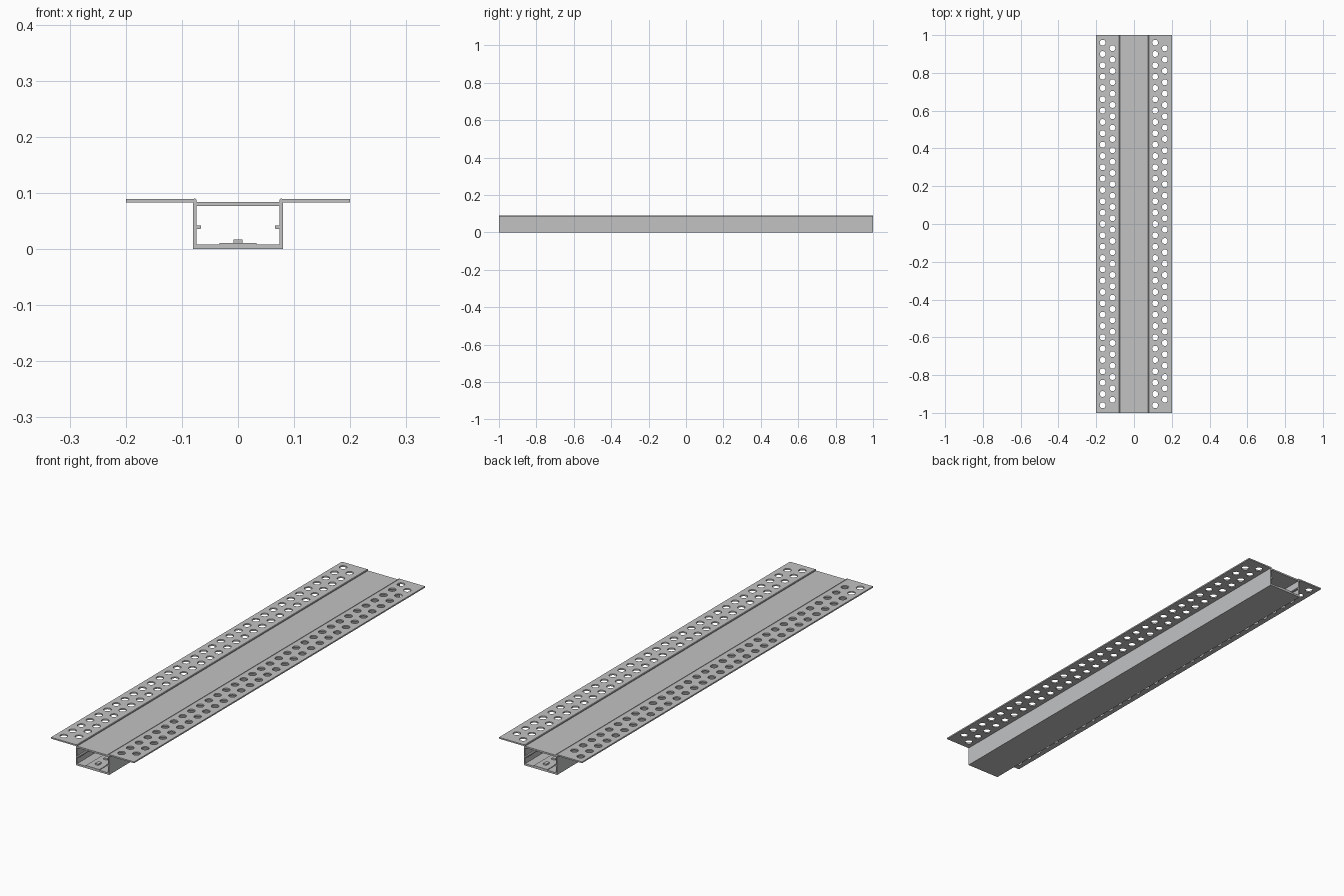
import bpy
import bmesh
import math

LENGTH = 2.0

cube = bpy.data.objects.get("Cube")
if cube:
    bpy.data.objects.remove(cube, do_unlink=True)


def make_material(name, color):
    mat = bpy.data.materials.new(name)
    mat.use_nodes = True
    mat.diffuse_color = color
    mat.node_tree.nodes["Principled BSDF"].inputs["Base Color"].default_value = color
    return mat


GREY = make_material("light grey", (0.54, 0.545, 0.55, 1))


def add_object(name, mesh):
    obj = bpy.data.objects.new(name, mesh)
    bpy.context.scene.collection.objects.link(obj)
    mesh.materials.clear()
    mesh.materials.append(GREY)
    return obj


def extrusion(name, profile, length=LENGTH, centres=(0,)):
    """Extrude an (x, z) profile along y, once per centre."""
    bm = bmesh.new()
    for c in centres:
        face = bm.faces.new([bm.verts.new((x, c - length / 2, z)) for x, z in profile])
        moved = bmesh.ops.extrude_face_region(bm, geom=[face])["geom"]
        verts = [v for v in moved if isinstance(v, bmesh.types.BMVert)]
        bmesh.ops.translate(bm, vec=(0, length, 0), verts=verts)
    bmesh.ops.recalc_face_normals(bm, faces=bm.faces)
    mesh = bpy.data.meshes.new(name)
    bm.to_mesh(mesh)
    bm.free()
    return add_object(name, mesh)


def rect(x0, x1, z0, z1):
    return [(x0, z0), (x1, z0), (x1, z1), (x0, z1)]


def perforated_plate(name, x0, x1, z0, z1, holes, radius):
    """Filled 2D outline with round holes, thickened and made a mesh."""
    curve = bpy.data.curves.new(name + "_outline", "CURVE")
    curve.dimensions = "2D"
    curve.fill_mode = "BOTH"
    curve.extrude = (z1 - z0) / 2
    h = LENGTH / 2
    loops = [[(x0, -h), (x1, -h), (x1, h), (x0, h)]]
    sides = 20
    for cx, cy in holes:
        loops.append([(cx + radius * math.cos(math.tau * i / sides),
                       cy + radius * math.sin(math.tau * i / sides)) for i in range(sides)])
    for loop in loops:
        spline = curve.splines.new("POLY")
        spline.points.add(len(loop) - 1)
        for point, (x, y) in zip(spline.points, loop):
            point.co = (x, y, 0, 1)
        spline.use_cyclic_u = True
    temp = bpy.data.objects.new(name + "_outline", curve)
    bpy.context.scene.collection.objects.link(temp)
    graph = bpy.context.evaluated_depsgraph_get()
    mesh = bpy.data.meshes.new_from_object(temp.evaluated_get(graph))
    bpy.data.objects.remove(temp, do_unlink=True)
    bm = bmesh.new()
    bm.from_mesh(mesh)
    bmesh.ops.remove_doubles(bm, verts=bm.verts, dist=0.0001)
    bmesh.ops.translate(bm, vec=(0, 0, (z0 + z1) / 2), verts=bm.verts)
    bmesh.ops.recalc_face_normals(bm, faces=bm.faces)
    for face in bm.faces:
        face.smooth = False
    bm.to_mesh(mesh)
    bm.free()
    mesh.name = name
    return add_object(name, mesh)


# U-shaped channel with chamfered wall tops
half = [(0.08, 0), (0.08, 0.088), (0.078, 0.09), (0.076, 0.09), (0.074, 0.088), (0.074, 0.008)]
extrusion("channel", half + [(-x, z) for x, z in reversed(half)])

# Flanges with two staggered rows of holes
PITCH = 0.06
long_row = [(i - 16) * PITCH for i in range(33)]
short_row = [(i - 15.5) * PITCH for i in range(32)]
for name, x0, x1, first, second in (("right_flange", -0.2, -0.079, -0.166, -0.114),
                                    ("left_flange", 0.079, 0.2, 0.112, 0.163)):
    holes = [(first, y) for y in long_row] + [(second, y) for y in short_row]
    perforated_plate(name, x0, x1, 0.083, 0.089, holes, 0.0155)

# Inner rails along the walls
for name, s in (("left_rail", 1), ("right_rail", -1)):
    rail = [(0.0745, 0.0355), (0.067, 0.0355), (0.0655, 0.037),
            (0.0655, 0.0405), (0.067, 0.042), (0.0745, 0.042)]
    extrusion(name, [(s * x, z) for x, z in rail])

# Cover plate, light strip and its row of lamps
extrusion("cover", rect(-0.074, 0.074, 0.077, 0.084))
extrusion("light_strip", rect(-0.033, 0.033, 0.0075, 0.011))
extrusion("lamps", rect(-0.008, 0.008, 0.0105, 0.017), 0.024, long_row)
